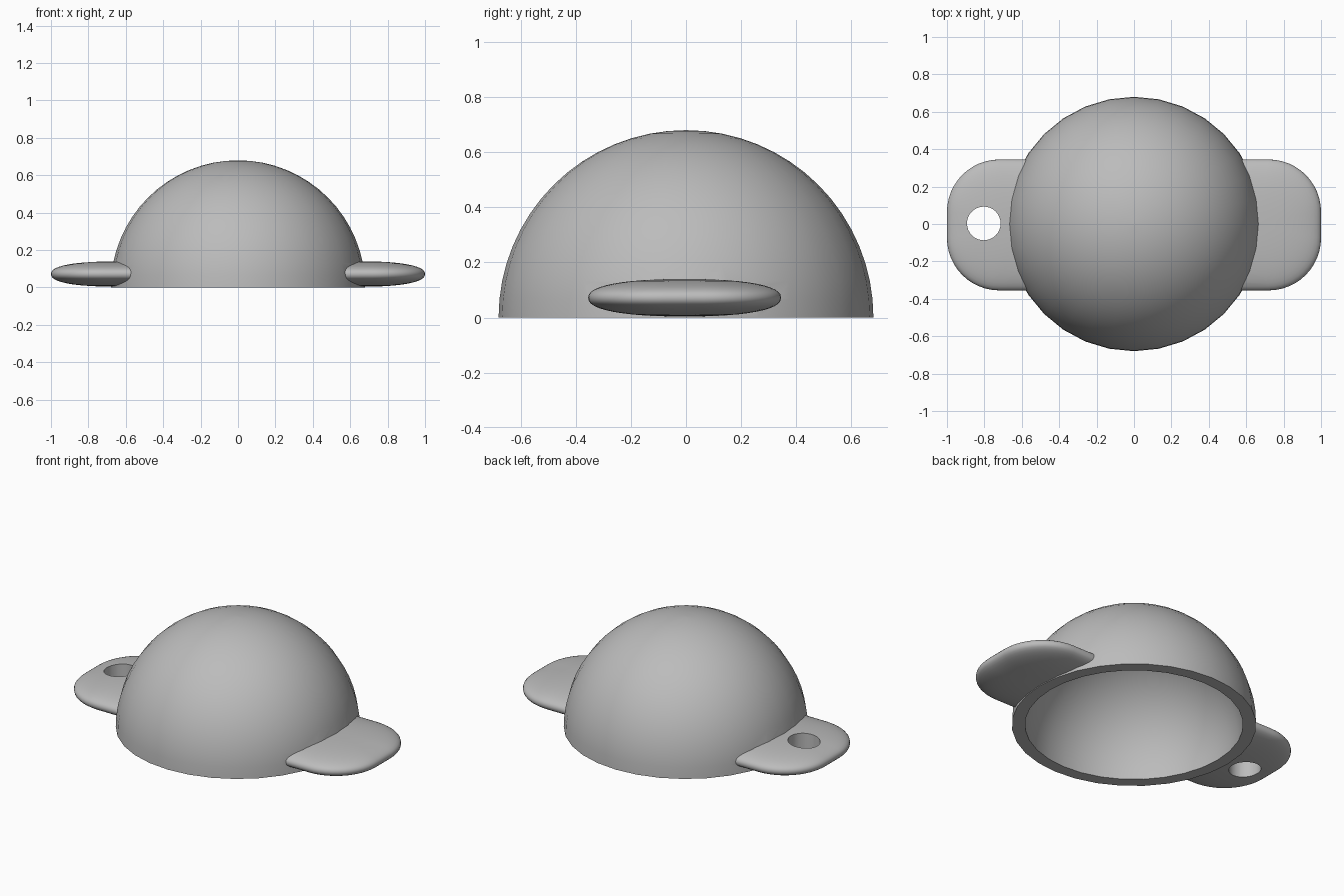
import bpy, bmesh, math

cube = bpy.data.objects.get("Cube")
if cube:
    bpy.data.objects.remove(cube, do_unlink=True)

OUTER, INNER = 0.68, 0.607      # dome radii
TAB_X, TAB_HALF, CORNER = 0.65, 0.35, 0.28
TAB_Z, TAB_THICK = 0.072, 0.068

grey = bpy.data.materials.new("plain grey")
grey.use_nodes = True
colour = (0.5, 0.5, 0.5, 1)
grey.diffuse_color = colour
grey.node_tree.nodes["Principled BSDF"].inputs["Base Color"].default_value = colour


def make_object(name, bm):
    bmesh.ops.recalc_face_normals(bm, faces=bm.faces)
    mesh = bpy.data.meshes.new(name)
    bm.to_mesh(mesh)
    bm.free()
    mesh.materials.append(grey)
    obj = bpy.data.objects.new(name, mesh)
    bpy.context.collection.objects.link(obj)
    return obj


def loft(name, rings):
    """Skin a stack of equal closed rings and cap both ends."""
    bm = bmesh.new()
    loops = [[bm.verts.new(p) for p in ring] for ring in rings]
    n = len(loops[0])
    for low, high in zip(loops, loops[1:]):
        for i in range(n):
            j = (i + 1) % n
            bm.faces.new((low[i], low[j], high[j], high[i]))
    bm.faces.new(loops[0])
    bm.faces.new(loops[-1])
    return make_object(name, bm)


def half_ball(name, radius, drop=0.0, sides=32, steps=16):
    """Solid hemisphere, optionally extended straight down."""
    levels = [(radius, -drop)] if drop else []
    for k in range(steps):
        a = math.pi / 2 * k / steps
        levels.append((radius * math.cos(a), radius * math.sin(a)))
    levels.append((radius * 0.002, radius))
    turns = [2 * math.pi * i / sides for i in range(sides)]
    return loft(name, [[(r * math.cos(t), r * math.sin(t), z) for t in turns]
                       for r, z in levels])


def tab(name, side):
    """Rounded square pad with a lens-like thickness."""
    outline = []
    for quarter in range(4):
        mid = math.pi / 4 + quarter * math.pi / 2
        cx = math.copysign(TAB_HALF - CORNER, math.cos(mid))
        cy = math.copysign(TAB_HALF - CORNER, math.sin(mid))
        for k in range(13):
            a = quarter * math.pi / 2 + math.pi / 2 * k / 12
            outline.append((cx + CORNER * math.cos(a), cy + CORNER * math.sin(a)))
    rings = []
    for k in range(1, 24):
        a = math.pi * k / 24
        s = math.sin(a) ** 0.85
        h = math.copysign(abs(math.cos(a)) ** 0.85, -math.cos(a))
        rings.append([(side * TAB_X + s * x, s * y - 0.005, TAB_Z + TAB_THICK * h)
                      for x, y in outline])
    return loft(name, rings)


def cylinder(name, radius, x, y):
    turns = [2 * math.pi * i / 32 for i in range(32)]
    return loft(name, [[(x + radius * math.cos(t), y + radius * math.sin(t), z)
                        for t in turns] for z in (-0.2, 0.4)])


# Dome with two tabs, hollowed out and drilled
dome = half_ball("domed_cover", OUTER)
steps = [(tab("left_tab", 1), 'UNION'),
         (tab("right_tab", -1), 'UNION'),
         (half_ball("hollow_cutter", INNER, drop=0.2), 'DIFFERENCE'),
         (cylinder("hole_cutter", 0.09, -0.803, 0.003), 'DIFFERENCE')]
bpy.context.view_layer.objects.active = dome
dome.select_set(True)
for tool, operation in steps:
    mod = dome.modifiers.new(tool.name, 'BOOLEAN')
    mod.operation = operation
    mod.solver = 'EXACT'
    mod.object = tool
    bpy.ops.object.modifier_apply(modifier=mod.name)
    bpy.data.objects.remove(tool, do_unlink=True)

bpy.ops.object.shade_smooth_by_angle(angle=math.radians(35))
